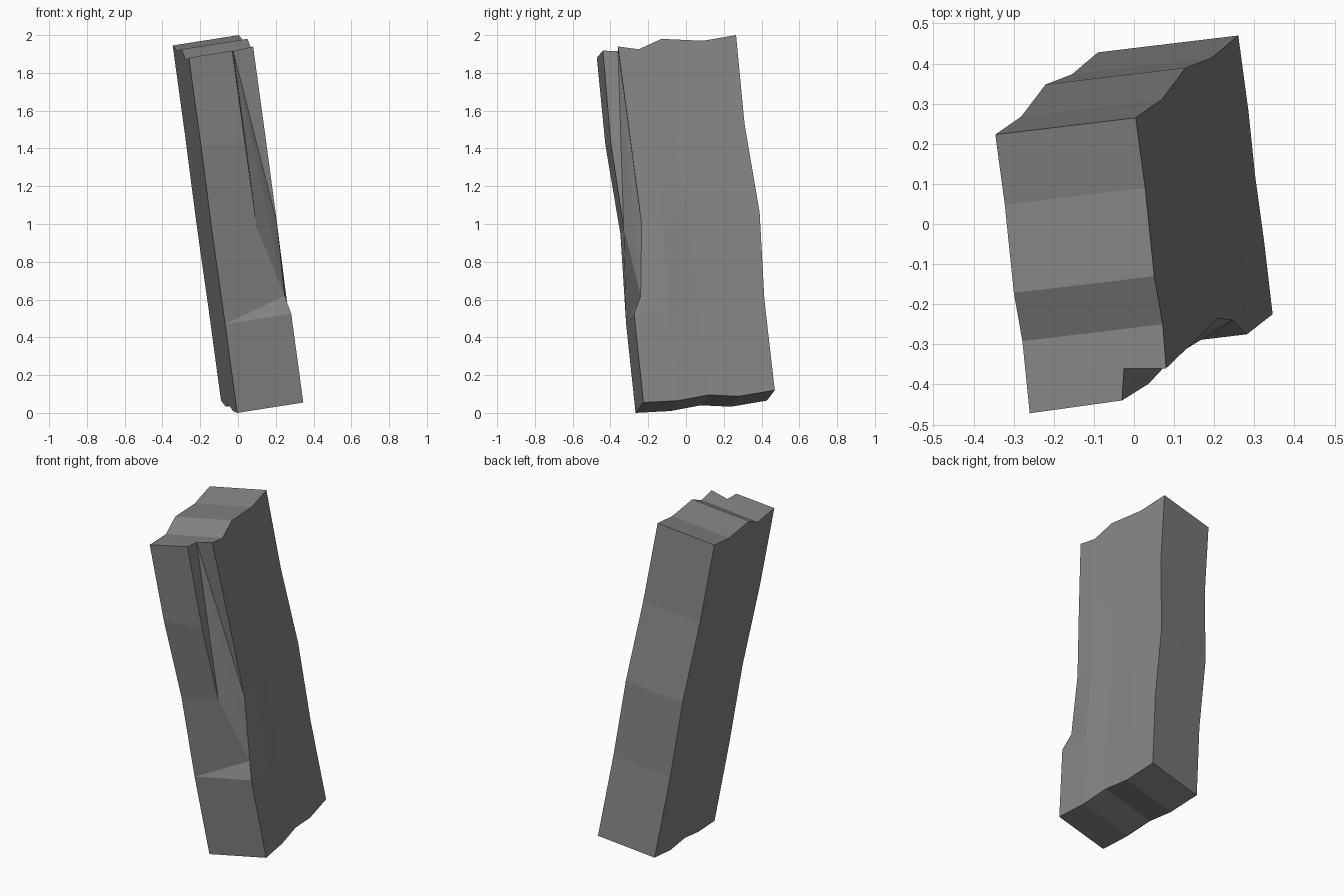
import bpy, bmesh
from mathutils import Vector

if "Cube" in bpy.data.objects:
    bpy.data.objects.remove(bpy.data.objects["Cube"])

U = Vector((0.35, 0.042, 0.055))       # thickness of the slab, left to right

def lerp(a, b, t):
    return a + (b - a) * t

def on_right(y, z):
    # tilted plane of the right side
    return Vector((0.345 - 0.1095 * (y + 0.225) - 0.148 * (z - 0.06), y, z))

# outline of the right side as (y, z)
front = [(-0.225, 0.055), (-0.275, 0.525), (-0.305, 1.0), (-0.385, 1.475), (-0.43, 1.935)]
back = [(0.47, 0.12), (0.415, 0.6), (0.39, 1.06), (0.31, 1.53), (0.265, 2.0)]
bottom = [front[0], (-0.04, 0.065), (0.12, 0.095), (0.28, 0.088), back[0]]
top = [front[4], (-0.25, 1.925), (-0.13, 1.98), (0.09, 1.97), back[4]]
bump = {(1, 1): 0.006, (2, 1): 0.006, (1, 2): -0.006, (2, 2): -0.006}

bm = bmesh.new()
R, L = [], []
N = 5
for i in range(N):
    r_row, l_row = [], []
    for j in range(N):
        if i == 0:
            y, z = bottom[j]
        elif i == N - 1:
            y, z = top[j]
        else:
            f0 = (bottom[j][0] - bottom[0][0]) / (bottom[4][0] - bottom[0][0])
            f1 = (top[j][0] - top[0][0]) / (top[4][0] - top[0][0])
            f = lerp(f0, f1, i / 4)
            y, z = lerp(front[i][0], back[i][0], f), lerp(front[i][1], back[i][1], f)
        p = on_right(y, z)
        l_row.append(bm.verts.new(p - U))
        p.x += bump.get((i, j), 0)
        r_row.append(bm.verts.new(p))
    R.append(r_row)
    L.append(l_row)

# chipped front right edge: rim on the right side, rim on the front, inner corner, tip
for i, yz in ((2, (-0.235, 1.0)), (3, (-0.298, 1.47)), (4, (-0.36, 1.94))):
    R[i][0].co = on_right(*yz)
R[4][0].co.x = 0.08
F = {2: bm.verts.new((0.10, -0.33, 0.98)),
     3: bm.verts.new((0.037, -0.398, 1.43)),
     4: bm.verts.new((-0.03, -0.44, 1.918))}
inner = bm.verts.new((-0.025, -0.36, 1.915))
tip = bm.verts.new((0.247, -0.24, 0.62))

def face(*vs):
    bm.faces.new(vs)

# right and left sides
for i in range(4):
    for j in range(4):
        if (i, j) == (1, 0):
            face(R[1][0], R[1][1], R[2][1], R[2][0], tip)
        else:
            face(R[i][j], R[i][j + 1], R[i + 1][j + 1], R[i + 1][j])
        face(L[i][j], L[i + 1][j], L[i + 1][j + 1], L[i][j + 1])

# back, bottom and top
for k in range(4):
    face(R[k][4], L[k][4], L[k + 1][4], R[k + 1][4])
    face(L[0][k], L[0][k + 1], R[0][k + 1], R[0][k])
    if k:
        face(L[4][k], R[4][k], R[4][k + 1], L[4][k + 1])
face(L[4][0], F[4], inner, L[4][1])
face(inner, R[4][0], R[4][1], L[4][1])

# front
face(L[0][0], R[0][0], R[1][0], L[1][0])
face(L[1][0], R[1][0], tip)
face(L[1][0], tip, F[2], L[2][0])
for i in (2, 3):
    face(L[i][0], F[i], F[i + 1], L[i + 1][0])

# chip walls
face(F[2], tip, inner)
face(F[3], F[2], inner)
face(F[4], F[3], inner)
face(tip, R[2][0], inner)
face(R[2][0], R[3][0], inner)
face(R[3][0], R[4][0], inner)

bmesh.ops.recalc_face_normals(bm, faces=bm.faces[:])
mesh = bpy.data.meshes.new("stone_slab")
bm.to_mesh(mesh)
bm.free()

stone = bpy.data.materials.new("grey_stone")
stone.diffuse_color = (0.23, 0.23, 0.23, 1)
stone.use_nodes = True
stone.node_tree.nodes["Principled BSDF"].inputs["Base Color"].default_value = stone.diffuse_color
mesh.materials.append(stone)
slab = bpy.data.objects.new("stone_slab", mesh)
bpy.context.collection.objects.link(slab)
